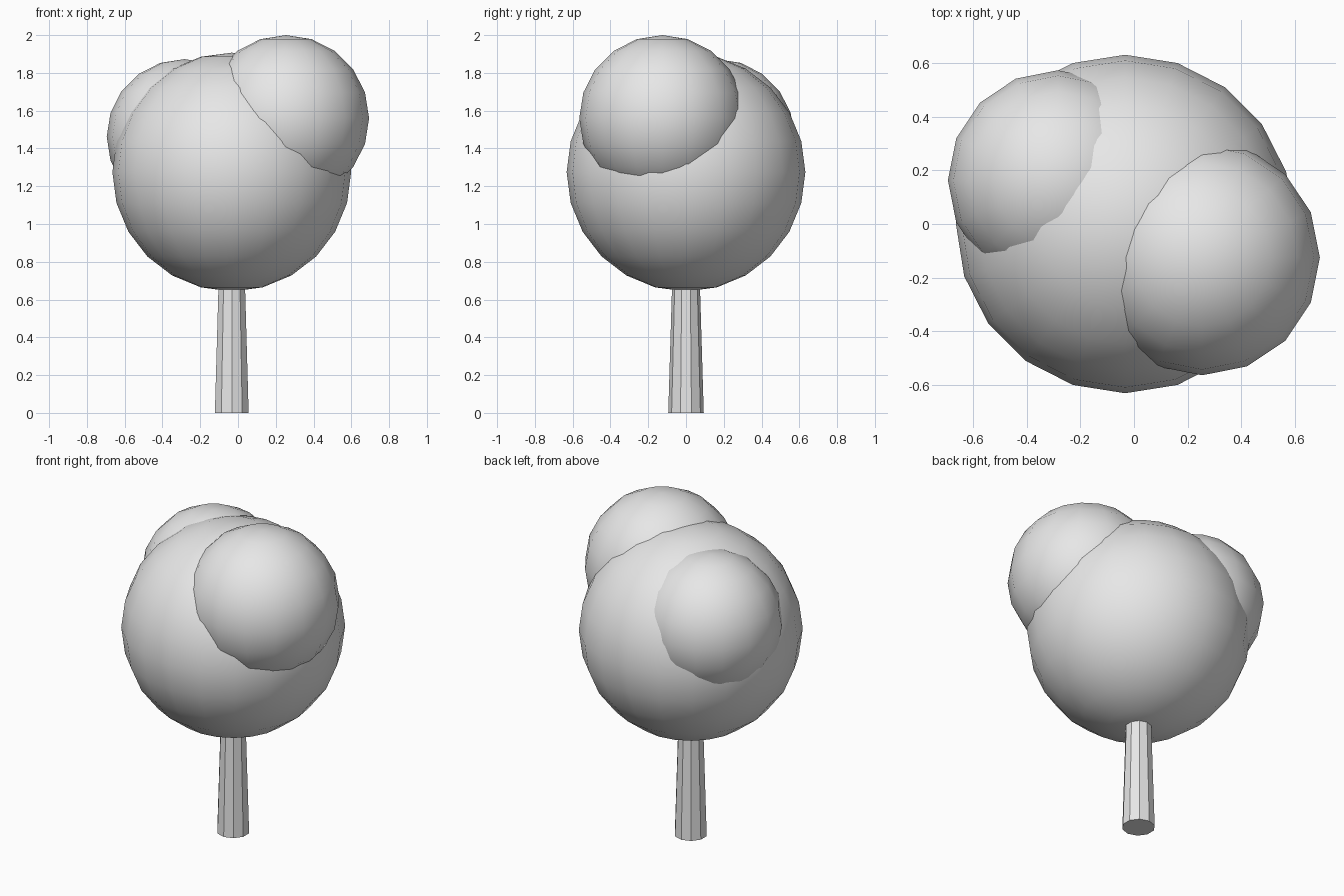
import bpy

cube = bpy.data.objects.get("Cube")
if cube:
    bpy.data.objects.remove(cube, do_unlink=True)

# One plain grey for the whole tree
GREY = (0.8, 0.8, 0.8, 1.0)
grey = bpy.data.materials.new("light_grey")
grey.use_nodes = True
grey.diffuse_color = GREY
bsdf = next(n for n in grey.node_tree.nodes if n.type == 'BSDF_PRINCIPLED')
bsdf.inputs["Base Color"].default_value = GREY


def finish(name):
    """Name the active object and give it the material."""
    obj = bpy.context.active_object
    obj.name = obj.data.name = name
    obj.data.materials.append(grey)
    return obj


def foliage(name, centre, radius, segments, rings):
    """Smooth ball of leaves."""
    bpy.ops.mesh.primitive_uv_sphere_add(
        segments=segments, ring_count=rings, radius=radius, location=centre)
    bpy.ops.object.shade_smooth()
    return finish(name)


TRUNK_X = -0.033

# Tapered ten-sided trunk, running up into the crown
TRUNK_HEIGHT = 0.8
bpy.ops.mesh.primitive_cone_add(
    vertices=10, radius1=0.094, radius2=0.07, depth=TRUNK_HEIGHT,
    location=(TRUNK_X, 0, TRUNK_HEIGHT / 2))
bpy.ops.object.shade_flat()
finish("trunk")

# Large crown with two smaller clumps, front left and back right
foliage("main_crown", (TRUNK_X, 0, 1.275), 0.632, 20, 12)
foliage("front_left_clump", (0.254, -0.125, 1.56), 0.44, 16, 10)
foliage("back_right_clump", (-0.284, 0.163, 1.462), 0.411, 16, 10)
